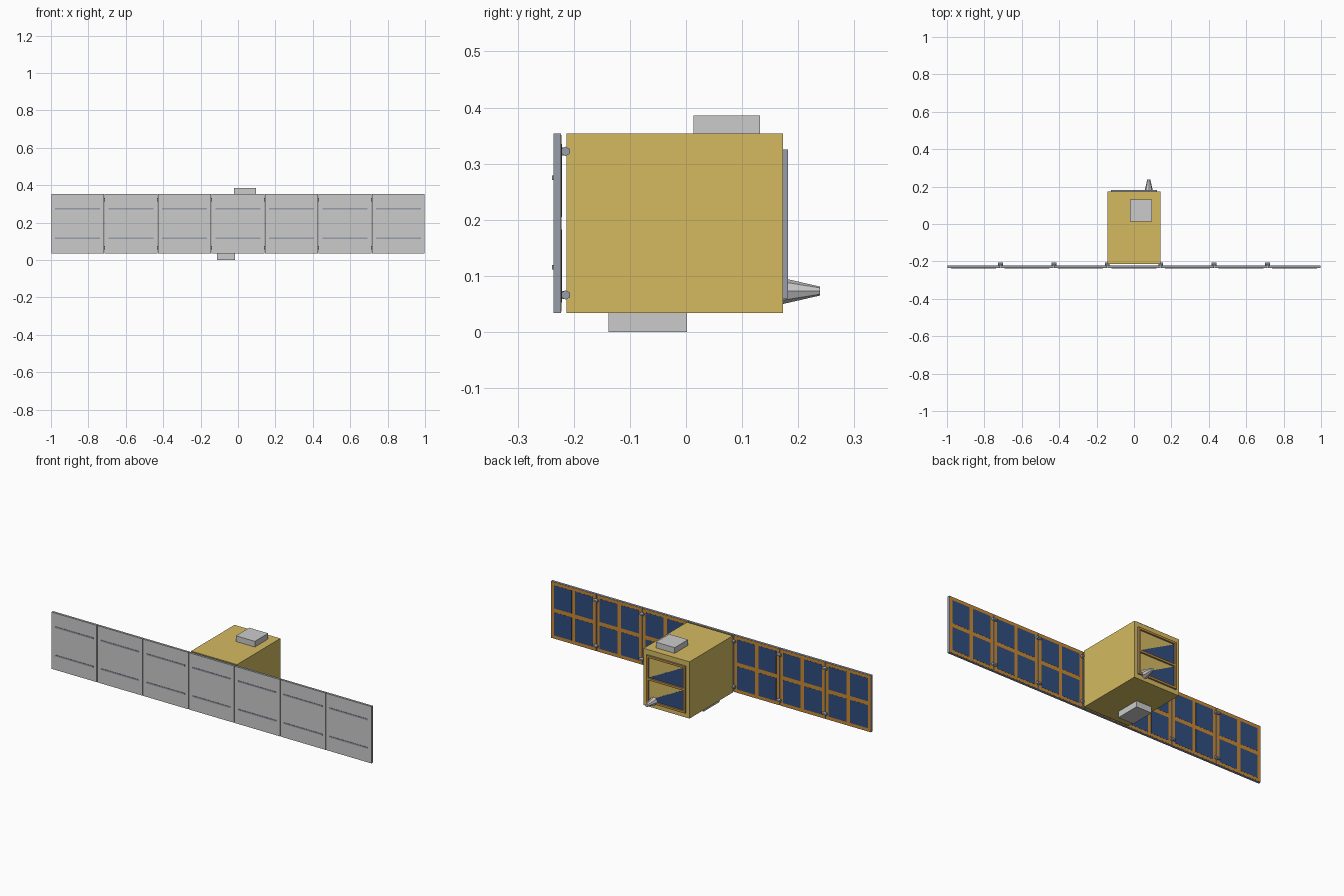
import bpy, bmesh, math
from mathutils import Matrix, Vector

if "Cube" in bpy.data.objects:
    bpy.data.objects.remove(bpy.data.objects["Cube"])


def material(name, rgb):
    m = bpy.data.materials.new(name)
    m.diffuse_color = (*rgb, 1)
    m.use_nodes = True
    m.node_tree.nodes["Principled BSDF"].inputs["Base Color"].default_value = m.diffuse_color
    return m


GOLD = material("gold_foil", (0.66, 0.49, 0.12))
BLUE = material("solar_blue", (0.03, 0.075, 0.21))
ORANGE = material("amber_frame", (0.59, 0.25, 0.03))
DARK = material("dark_metal", (0.31, 0.34, 0.40))


def finish(name, bm, mat=None):
    bmesh.ops.recalc_face_normals(bm, faces=bm.faces)
    mesh = bpy.data.meshes.new(name)
    bm.to_mesh(mesh)
    bm.free()
    if mat:
        mesh.materials.append(mat)
    ob = bpy.data.objects.new(name, mesh)
    bpy.context.collection.objects.link(ob)
    return ob


def boxes(name, extents, mat=None):
    """One object made of boxes given as (x0, x1, y0, y1, z0, z1)."""
    bm = bmesh.new()
    for x0, x1, y0, y1, z0, z1 in extents:
        m = Matrix.Translation(((x0 + x1) / 2, (y0 + y1) / 2, (z0 + z1) / 2))
        m = m @ Matrix.Diagonal((x1 - x0, y1 - y0, z1 - z0, 1))
        bmesh.ops.create_cube(bm, size=1, matrix=m)
    return finish(name, bm, mat)


def cylinder(name, centre, axis, r1, r2, depth, sides, mat=None):
    bm = bmesh.new()
    rot = Vector(axis).to_track_quat('Z', 'Y').to_matrix().to_4x4()
    bmesh.ops.create_cone(bm, cap_ends=True, segments=sides, radius1=r1, radius2=r2,
                          depth=depth, matrix=Matrix.Translation(centre) @ rot)
    return finish(name, bm, mat)


Z0, Z1 = 0.034, 0.354
ZM = (Z0 + Z1) / 2
PITCH, HALF = 2 / 7, 0.1412

# Main body and equipment boxes
boxes("body", [(-0.143, 0.143, -0.213, 0.173, Z0, Z1)], GOLD)
boxes("top_equipment_box", [(-0.022, 0.096, 0.013, 0.132, Z1, 0.386)])
boxes("bottom_equipment_box", [(-0.112, -0.015, -0.138, 0.002, 0, Z0)])

# Seven solar panels in a row across the front
for i in range(-3, 4):
    c = i * PITCH
    n = i + 4
    xa, xb = c - HALF, c + HALF
    boxes(f"panel_core_{n}", [(xa, xb, -0.2355, -0.2225, Z0, Z1)], DARK)
    boxes(f"panel_front_sheet_{n}", [(xa, xb, -0.2362, -0.2355, Z0, Z1)])
    boxes(f"panel_ribs_{n}", [(c - 0.12, c + 0.12, -0.2385, -0.236, z - 0.004, z + 0.004)
                              for z in (0.115, 0.275)], DARK)
    boxes(f"panel_frame_{n}", [(xa + 0.003, xb - 0.003, -0.2225, -0.222, Z0 + 0.003, Z1 - 0.003)],
          ORANGE)
    cells = []
    for sx in (-1, 1):
        for sz in (-1, 1):
            x0, x1 = sorted((c + sx * 0.011, c + sx * 0.122))
            z0, z1 = sorted((ZM + sz * 0.011, ZM + sz * 0.141))
            cells.append((x0, x1, -0.222, -0.2214, z0, z1))
    boxes(f"solar_cells_{n}", cells, BLUE)

# Hinges over every panel joint
for k in range(-3, 3):
    x = (k + 0.5) * PITCH
    for label, z in (("lower", 0.066), ("upper", 0.322)):
        boxes(f"hinge_block_{label}_{k + 4}",
              [(x - 0.007, x + 0.007, -0.223, -0.212, z - 0.007, z + 0.007)], DARK)
        cylinder(f"hinge_pin_{label}_{k + 4}", (x, -0.2145, z), (1, 0, 0),
                 0.0085, 0.0085, 0.026, 6, DARK)


# Open two-bay frame on the rear face
def rear_frame(y0, y1):
    w, b, t, s = 0.122, 0.060, 0.325, 0.012
    m = (b + t) / 2
    return [(-w, -w + s, y0, y1, b, t), (w - s, w, y0, y1, b, t),
            (-w + s, w - s, y0, y1, b, b + s), (-w + s, w - s, y0, y1, t - s, t),
            (-w + s, w - s, y0, y1, m - s / 2, m + s / 2)]


boxes("rear_frame", rear_frame(0.173, 0.1815), DARK)
boxes("rear_frame_face", rear_frame(0.1815, 0.182), ORANGE)

# Blue triangular cell in each bay of the rear frame
for label, z0, z1 in (("lower", 0.072, 0.1865), ("upper", 0.1985, 0.313)):
    bm = bmesh.new()
    pts = [(0.11, z0), (-0.11, z0), (-0.11, z1)]
    face = bm.faces.new([bm.verts.new((x, 0.173, z)) for x, z in pts])
    ext = bmesh.ops.extrude_face_region(bm, geom=[face])
    bmesh.ops.translate(bm, vec=(0, 0.0008, 0),
                        verts=[v for v in ext["geom"] if isinstance(v, bmesh.types.BMVert)])
    finish(f"rear_cell_{label}", bm, BLUE)

# Tapered nozzle on the rear face
cylinder("nozzle", (0.079, 0.2058, 0.073), (0, 1, 0), 0.023, 0.008, 0.0656, 8)
